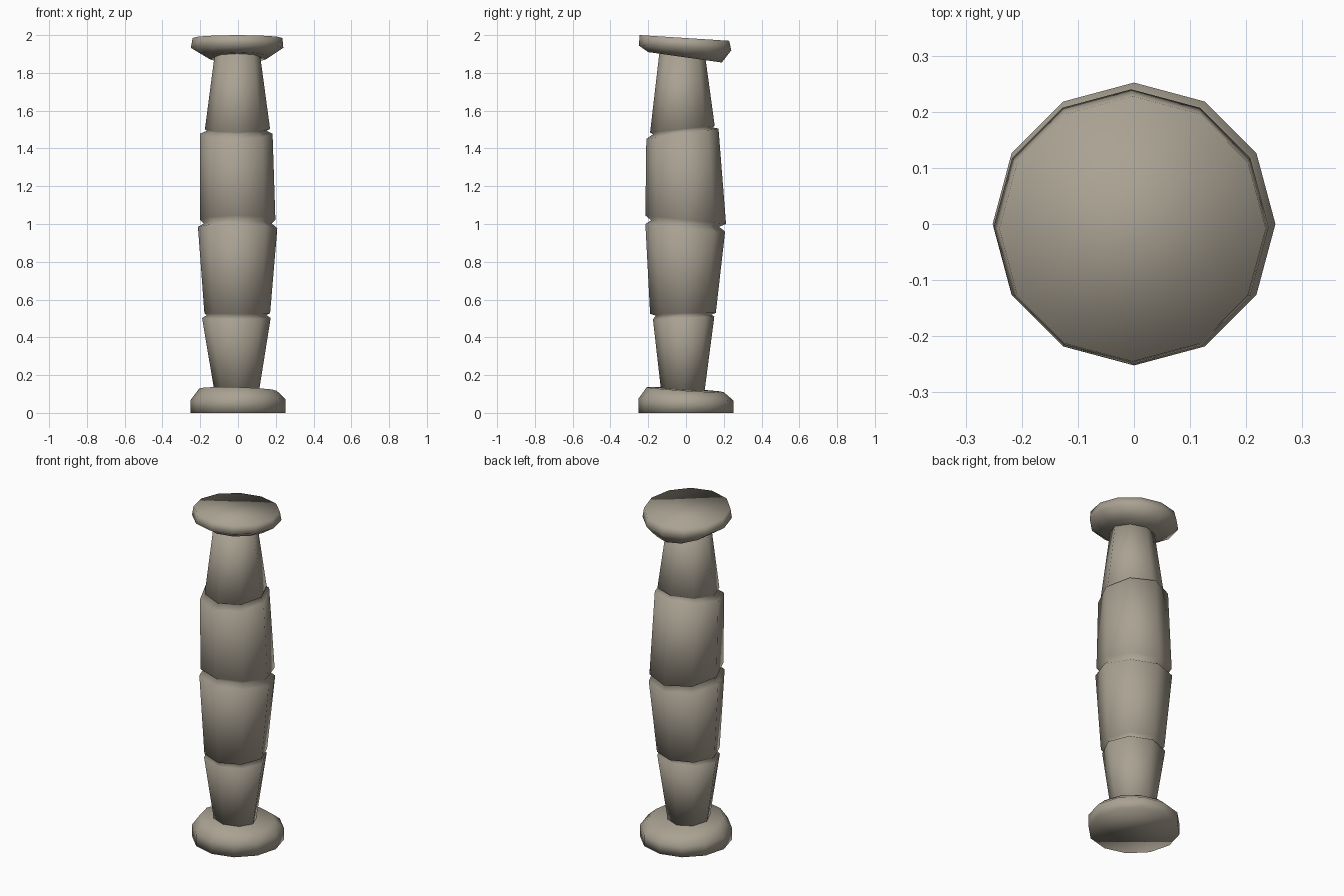
import bpy, bmesh, math

stone = bpy.data.materials.new("weathered stone")
stone.diffuse_color = (0.40, 0.36, 0.29, 1)


def loft(name, sides, rings):
    """Rings: x min, x max, y min, y max, z at front, z at back, z rise to the right."""
    bm = bmesh.new()
    loops = []
    for x0, x1, y0, y1, zf, zb, tilt in rings:
        loop = []
        for i in range(sides):
            a = 2 * math.pi * i / sides
            c, s = math.cos(a), math.sin(a)
            loop.append(bm.verts.new(((x0 + x1) / 2 + c * (x1 - x0) / 2,
                                      (y0 + y1) / 2 + s * (y1 - y0) / 2,
                                      (zf + zb) / 2 + s * (zb - zf) / 2 + c * tilt)))
        loops.append(loop)
    for a, b in zip(loops, loops[1:]):
        for i in range(sides):
            j = (i + 1) % sides
            bm.faces.new((a[i], a[j], b[j], b[i]))
    bm.faces.new(loops[0][::-1])
    bm.faces.new(loops[-1])
    for f in bm.faces:
        f.smooth = True
    me = bpy.data.meshes.new(name)
    bm.to_mesh(me)
    bm.free()
    me.materials.append(stone)
    ob = bpy.data.objects.new(name, me)
    bpy.context.collection.objects.link(ob)
    return ob


# Round foot with a worn, tilted upper edge
loft("column_base", 12, [
    (-.252, .252, -.252, .252, 0, 0, 0),
    (-.252, .252, -.252, .252, .075, .065, .003),
    (-.205, .205, -.208, .20, .136, .11, -.006)])

# Four drums of the shaft, separated by narrow grooves
loft("column_shaft", 8, [
    (-.122, .108, -.13, .095, .10, .09, 0),
    (-.19, .173, -.175, .15, .495, .51, 0),
    (-.165, .15, -.16, .135, .515, .52, 0),
    (-.178, .17, -.19, .158, .525, .53, 0),
    (-.212, .208, -.215, .207, 1.0, .96, -.005),
    (-.18, .18, -.185, .175, 1.02, .985, 0),
    (-.202, .198, -.215, .212, 1.045, 1.0, 0),
    (-.202, .183, -.21, .172, 1.45, 1.505, 0),
    (-.165, .15, -.175, .14, 1.475, 1.512, 0),
    (-.175, .17, -.19, .152, 1.485, 1.52, 0),
    (-.122, .115, -.14, .10, 1.915, 1.90, 0)])

# Tilted capital slab
loft("column_capital", 12, [
    (-.165, .165, -.20, .19, 1.91, 1.855, 0),
    (-.25, .24, -.25, .24, 1.945, 1.92, 0),
    (-.24, .235, -.245, .228, 2.0, 1.97, 0)])
